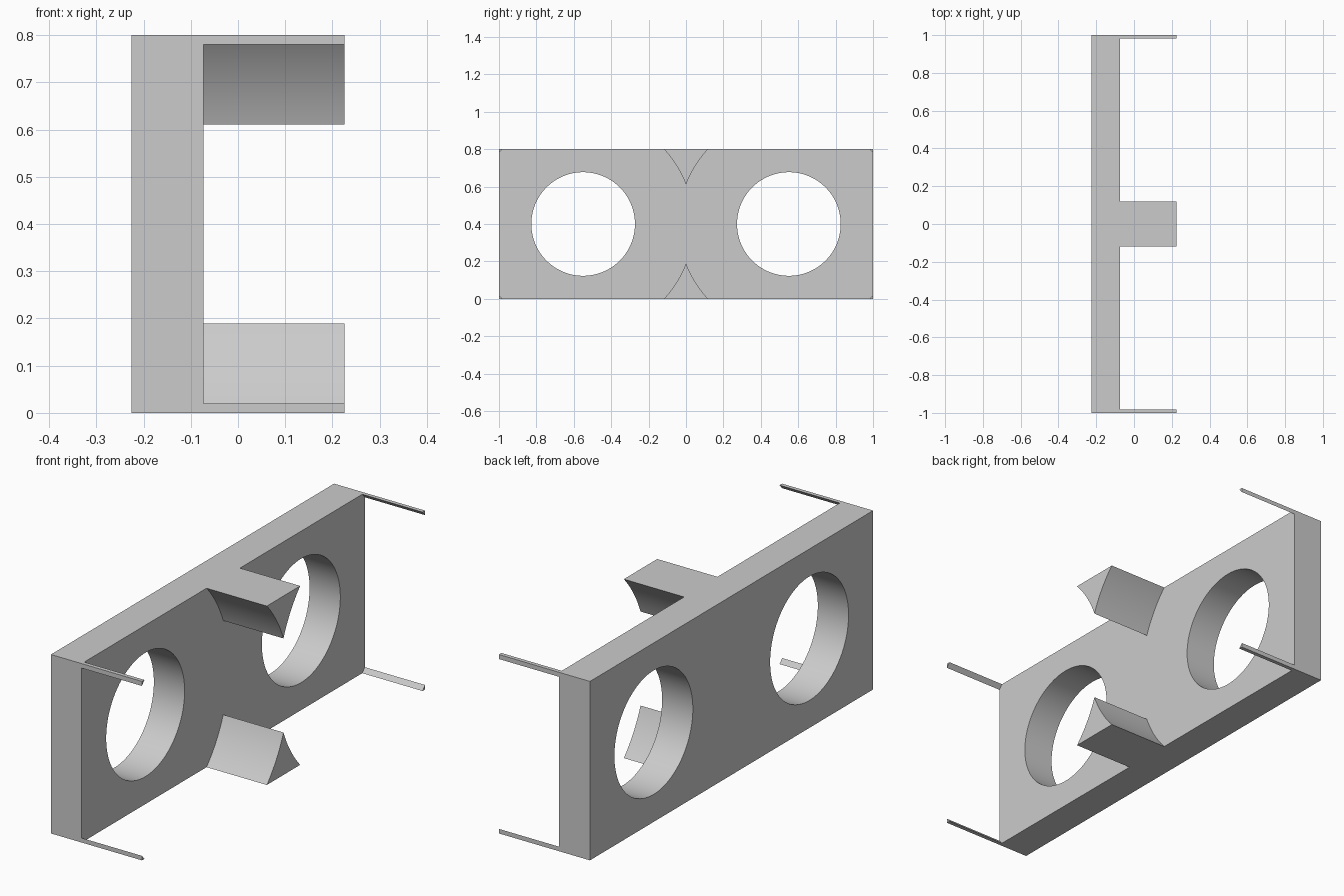
import bpy
import math

old = bpy.data.objects.get("Cube")
if old:
    bpy.data.objects.remove(old, do_unlink=True)

LENGTH, HEIGHT = 2.0, 0.8
BACK, PLATE_FACE, FRONT = -0.225, -0.073, 0.225
HOLE_Y, HOLE_R, CLEARANCE_R = 0.55, 0.277, 0.589

grey = bpy.data.materials.new("plain grey")
grey.use_nodes = True
colour = (0.6, 0.6, 0.6, 1)
grey.diffuse_color = colour
grey.node_tree.nodes["Principled BSDF"].inputs["Base Color"].default_value = colour

# Solid block that the plate, centre wedges and corner pins are cut from
bpy.ops.mesh.primitive_cube_add(size=1, location=(0, 0, HEIGHT / 2))
bracket = bpy.context.object
bracket.name = "twin_hole_bracket"
bracket.scale = (FRONT - BACK, LENGTH, HEIGHT)
bpy.ops.object.transform_apply(location=True, rotation=False, scale=True)
bracket.data.materials.append(grey)


def cut_round(name, y, radius, x0, x1):
    """Cut a round bore along x, then discard the cutter."""
    bpy.ops.mesh.primitive_cylinder_add(
        vertices=128, radius=radius, depth=x1 - x0,
        location=((x0 + x1) / 2, y, HEIGHT / 2), rotation=(0, math.pi / 2, 0))
    cutter = bpy.context.object
    cutter.name = name
    cutter.hide_render = True
    cutter.data.materials.append(grey)
    bpy.context.view_layer.objects.active = bracket
    cut = bracket.modifiers.new(name, "BOOLEAN")
    cut.operation = "DIFFERENCE"
    cut.solver = "EXACT"
    cut.object = cutter
    bpy.ops.object.modifier_apply(modifier=cut.name)
    bpy.data.objects.remove(cutter, do_unlink=True)


# Wide clearances leave the wedges and pins; through holes pierce the plate
for side in (-1, 1):
    cut_round("clearance_cutter", side * HOLE_Y, CLEARANCE_R, PLATE_FACE, FRONT + 0.1)
for side in (-1, 1):
    cut_round("hole_cutter", side * HOLE_Y, HOLE_R, BACK - 0.1, FRONT)

# Smooth bores with crisp edges
bpy.ops.object.select_all(action="DESELECT")
bracket.select_set(True)
bpy.context.view_layer.objects.active = bracket
bpy.ops.object.shade_smooth_by_angle(angle=math.radians(20))
